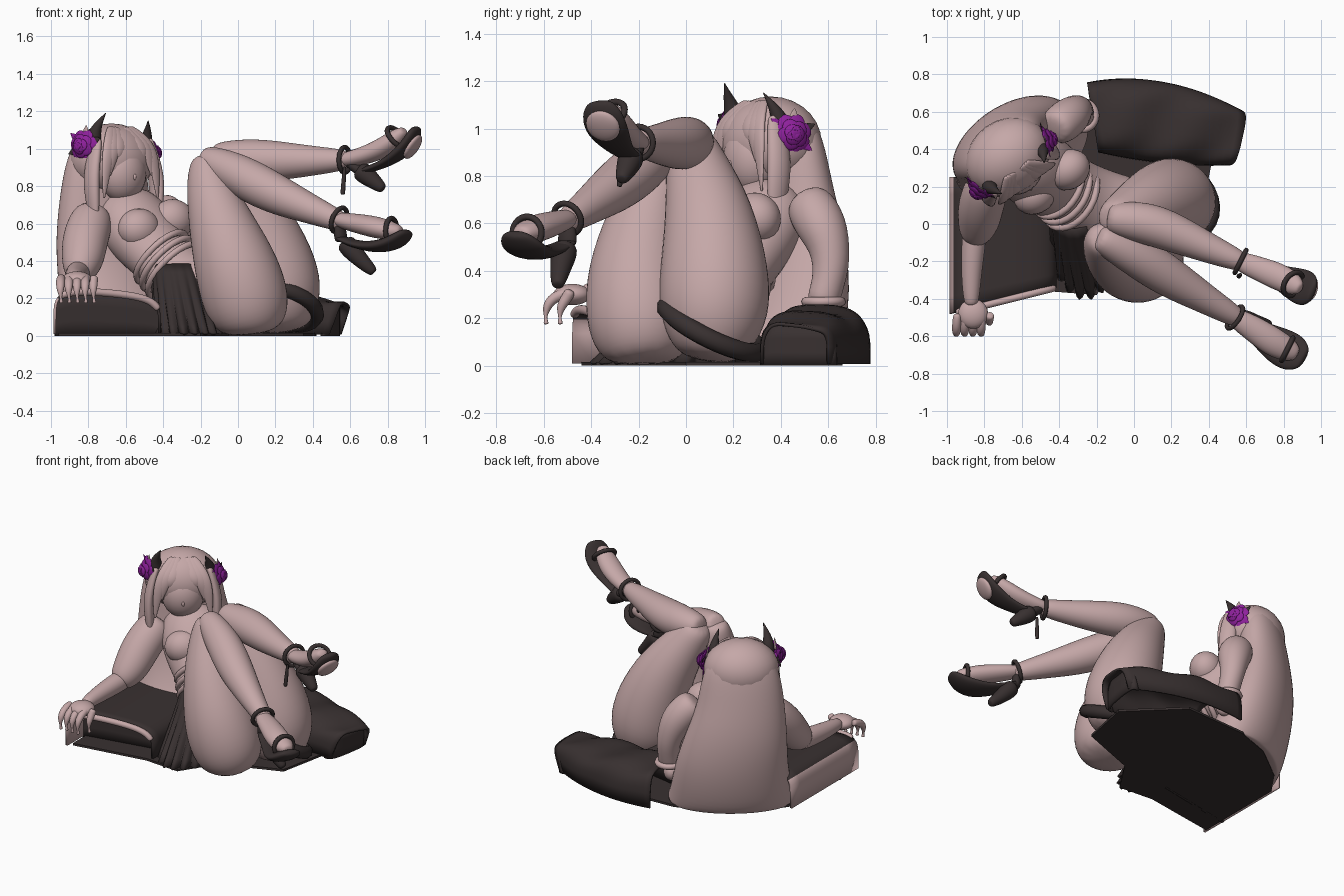
import bpy, bmesh, math
from mathutils import Vector as V

cube = bpy.data.objects.get("Cube")
if cube:
    bpy.data.objects.remove(cube)


def material(name, rgb):
    m = bpy.data.materials.new(name)
    m.use_nodes = True
    m.diffuse_color = (*rgb, 1)
    bsdf = next(n for n in m.node_tree.nodes if n.type == 'BSDF_PRINCIPLED')
    bsdf.inputs["Base Color"].default_value = (*rgb, 1)
    return m


PINK = material("dusty pink", (0.56, 0.39, 0.39))
DARK = material("charcoal brown", (0.04, 0.03, 0.03))
PURPLE = material("violet", (0.27, 0.015, 0.33))
UP, XAX = V((0, 0, 1)), V((1, 0, 0))


def finish(name, bm, mats, sub=0):
    bmesh.ops.recalc_face_normals(bm, faces=bm.faces)
    me = bpy.data.meshes.new(name)
    bm.to_mesh(me)
    bm.free()
    for m in mats:
        me.materials.append(m)
    ob = bpy.data.objects.new(name, me)
    bpy.context.collection.objects.link(ob)
    for p in me.polygons:
        p.use_smooth = True
    if sub:
        mod = ob.modifiers.new("smooth", 'SUBSURF')
        mod.levels = mod.render_levels = sub
    return ob


def loft(name, pts, mat, ref=UP, ratio=1, cap=True, n=12):
    """Rings along a path of (x, y, z, radius); ref is the width axis, ratio the thickness."""
    st = [(V(p[:3]), p[3]) for p in pts]
    if cap:
        a = (st[0][0] - st[1][0]).normalized()
        b = (st[-1][0] - st[-2][0]).normalized()
        st.insert(0, (st[0][0] + a * st[0][1] * 0.4, st[0][1] * 0.6))
        st.append((st[-1][0] + b * st[-1][1] * 0.4, st[-1][1] * 0.6))
    bm, rings = bmesh.new(), []
    for i, (c, r) in enumerate(st):
        t = (st[min(i + 1, len(st) - 1)][0] - st[max(i - 1, 0)][0]).normalized()
        u = (ref - t * ref.dot(t)).normalized()
        v = t.cross(u)
        ring = []
        for k in range(n):
            q = 2 * math.pi * k / n
            co = c + r * 1.03 * (u * math.cos(q) + v * math.sin(q) * ratio)
            co.z = max(co.z, 0)
            ring.append(bm.verts.new(co))
        rings.append(ring)
    for a, b in zip(rings, rings[1:]):
        for k in range(n):
            bm.faces.new((a[k], a[k - 1], b[k - 1], b[k]))
    bm.faces.new(rings[0])
    bm.faces.new(rings[-1])
    return finish(name, bm, [mat], 2)


def sheet(name, func, nu, nv, mats, rule=None):
    bm = bmesh.new()
    g = [[bm.verts.new(func(i / nu, j / nv)) for j in range(nv + 1)] for i in range(nu + 1)]
    for i in range(nu):
        for j in range(nv):
            f = bm.faces.new((g[i][j], g[i + 1][j], g[i + 1][j + 1], g[i][j + 1]))
            if rule:
                f.material_index = rule(f.calc_center_median())
    ob = finish(name, bm, mats)
    mod = ob.modifiers.new("cloth", 'SOLIDIFY')
    mod.thickness, mod.offset = 0.015, 0
    return ob


# Head frame: SIDE runs to the figure's left, FACE points where it looks
SIDE, FACE = V((0.81, 0.585, 0)), V((0.585, -0.81, 0))
HEAD = V((-0.67, 0.35, 0.94))


def at(a, b, c):
    return HEAD + SIDE * a + FACE * b + UP * c


def ball(name, loc, size, mat, ax=SIDE, ay=FACE, az=UP):
    bm = bmesh.new()
    bmesh.ops.create_uvsphere(bm, u_segments=24, v_segments=14, radius=1)
    for v in bm.verts:
        x, y, z = v.co
        v.co = V(loc) + ax * x * size[0] + ay * y * size[1] + az * z * size[2]
    return finish(name, bm, [mat])


def band(name, loc, axis, major, minor, mat):
    bpy.ops.mesh.primitive_torus_add(location=loc, major_radius=major, minor_radius=minor,
                                     major_segments=28, minor_segments=8,
                                     rotation=V(axis).to_track_quat('Z', 'Y').to_euler())
    ob = bpy.context.object
    ob.name = name
    ob.data.materials.append(mat)
    bpy.ops.object.shade_smooth()
    return ob


# Head, face and hair
ball("hair_cap", at(0, -0.01, 0), (0.24, 0.2, 0.195), PINK)
ball("face", at(0, 0.09, -0.07), (0.135, 0.115, 0.155), PINK)
ball("nose", at(0, 0.198, -0.09), (0.01, 0.012, 0.018), PINK)
loft("neck", [(*at(0, 0.02, -0.15), 0.07), (*at(0.02, 0.05, -0.3), 0.08)], PINK)
loft("back_hair", [(*at(0, -0.06, 0.15), 0.15), (*at(0, -0.06, 0.02), 0.24), (*at(0, -0.08, -0.2), 0.27),
                   (*at(0.02, -0.09, -0.4), 0.31), (*at(0.06, -0.06, -0.62), 0.35), (*at(0.06, 0.01, -0.83), 0.38),
                   (*at(0.06, 0.05, -0.9), 0.4), (*at(0.06, 0.06, -0.93), 0.4)],
     PINK, SIDE, 0.58, cap=False, n=16)
for s, label in ((-1, "right"), (1, "left")):
    low = 0.04 if s > 0 else 0
    # Parted fringe, swept off the face on the right
    for k, (w, drop) in enumerate(((0.08, -0.03), (0.125, 0.05), (0.16, 0.17))):
        loft(f"{label}_fringe_{k}", [(*at(s * w * 0.4, 0.08, 0.165), 0.03), (*at(s * w * 0.75, 0.15, 0.09), 0.045),
                                     (*at(s * w, 0.168, 0.03 - drop * 0.3), 0.035),
                                     (*at(s * w * 1.1, 0.165, -0.03 - drop), 0.008)], PINK, SIDE, 0.45)
    loft(f"{label}_side_lock", [(*at(s * 0.17, 0.09, 0.1), 0.04), (*at(s * 0.22, 0.1, -0.08), 0.06),
                                (*at(s * 0.21, 0.11, -0.24), 0.05), (*at(s * 0.2, 0.12, -0.4), 0.015)],
         PINK, FACE, 0.6)
    # Horn, rose and leaves
    loft(f"{label}_horn", [(*at(s * 0.17, 0.06, 0.09 - low), 0.045), (*at(s * 0.17, 0.07, 0.15 - low), 0.035),
                           (*at(s * 0.16, 0.1, 0.2 - low), 0.018), (*at(s * 0.14, 0.13, 0.25 - low), 0.002)], DARK, FACE)
    out = (SIDE * s + FACE * 0.35).normalized()
    tan = UP.cross(out)
    rose = at(s * 0.22, 0.04, 0.075 - low)
    for ring, count in ((0.058, 7), (0.035, 5), (0.014, 3)):
        for k in range(count):
            q = 2 * math.pi * k / count + ring * 20
            rad = tan * math.cos(q) + UP * math.sin(q)
            lean = (out + rad * 0.4).normalized()
            ball(f"{label}_petal", rose + rad * ring + out * (0.06 - ring),
                 (0.034, 0.009, 0.034), PURPLE, out.cross(rad), lean, lean.cross(out.cross(rad)))
    for k in range(6):
        q = math.pi * k / 3 + 0.4
        rad = tan * math.cos(q) + UP * math.sin(q)
        b = rose - out * 0.005
        loft(f"{label}_leaf", [(*(b + rad * 0.04), 0.025), (*(b + rad * 0.08), 0.022), (*(b + rad * 0.11), 0.003)],
             (DARK, PINK, PURPLE)[k % 3], out.cross(rad), 0.25, n=8)

# Torso and blouse
loft("torso", [(-0.6, 0.36, 0.68, 0.2), (-0.53, 0.29, 0.56, 0.23), (-0.39, 0.2, 0.4, 0.19),
               (-0.2, 0.1, 0.25, 0.2), (0.05, 0.03, 0.2, 0.2)], PINK, SIDE, 0.8)
ball("right_bust", (-0.53, 0.16, 0.57), (0.12, 0.105, 0.11), PINK)
ball("left_bust", (-0.35, 0.29, 0.62), (0.12, 0.105, 0.11), PINK)
for k in range(3):
    band("waist_frill", V((-0.41 + 0.035 * k, 0.2 - 0.025 * k, 0.42 - 0.035 * k)), (0.6, -0.35, -0.6),
         0.175 + 0.006 * k, 0.018, PINK)

# Arms and hands
loft("right_sleeve", [(-0.78, 0.22, 0.63, 0.12), (-0.82, 0.1, 0.51, 0.125), (-0.83, 0.01, 0.4, 0.115),
                      (-0.85, -0.06, 0.34, 0.085)], PINK)
loft("right_forearm", [(-0.85, -0.02, 0.34, 0.07), (-0.87, -0.24, 0.32, 0.058), (-0.87, -0.42, 0.31, 0.042)], PINK)
loft("left_sleeve", [(-0.41, 0.52, 0.68, 0.11), (-0.32, 0.59, 0.56, 0.11), (-0.29, 0.62, 0.42, 0.09),
                     (-0.28, 0.58, 0.28, 0.08)], PINK)
band("left_cuff", (-0.28, 0.58, 0.27), (0, 0, 1), 0.075, 0.02, PINK)
ball("left_hand", (-0.28, 0.56, 0.2), (0.05, 0.06, 0.06), PINK)
ball("right_palm", (-0.86, -0.48, 0.3), (0.08, 0.08, 0.045), PINK)
for k in range(5):
    x = -0.945 + 0.044 * k
    reach = 0.06 if k == 4 else 0.0
    loft("right_finger", [(x, -0.49, 0.31, 0.025), (x - 0.005, -0.56 + reach, 0.29, 0.026),
                          (x - 0.005, -0.595 + reach, 0.24, 0.022), (x, -0.59 + reach, 0.18, 0.014)], PINK, n=8)

# Legs
loft("right_thigh", [(0.08, -0.18, 0.07, 0.2), (0.04, -0.19, 0.2, 0.24), (-0.02, -0.2, 0.4, 0.225),
                     (-0.11, -0.16, 0.65, 0.165), (-0.16, -0.1, 0.83, 0.12), (-0.17, -0.08, 0.93, 0.09)], PINK, XAX)
loft("right_shin", [(-0.17, -0.08, 0.945, 0.08), (0.0, -0.16, 0.865, 0.115), (0.18, -0.28, 0.765, 0.115),
                    (0.38, -0.4, 0.68, 0.08), (0.55, -0.5, 0.61, 0.058)], PINK)
loft("left_thigh", [(0.24, 0.1, 0.09, 0.18), (0.22, 0.12, 0.22, 0.24), (0.18, 0.12, 0.4, 0.235),
                    (0.08, 0.1, 0.65, 0.19), (-0.06, 0.04, 0.86, 0.13), (-0.11, 0.03, 0.94, 0.1)], PINK, XAX)
loft("left_shin", [(-0.11, 0.03, 0.95, 0.09), (0.05, 0.01, 0.94, 0.115), (0.2, -0.04, 0.935, 0.11),
                   (0.4, -0.13, 0.935, 0.08), (0.57, -0.2, 0.94, 0.058)], PINK)
band("left_garter", (0.21, 0.11, 0.16), (0.25, 0.5, 1), 0.215, 0.042, DARK)


# High-heeled sandals
def sandal(label, foot, sole, heel, shin_dir, across):
    loft(f"{label}_foot", foot, PINK, across, 0.75)
    loft(f"{label}_sole", sole, DARK, across, 0.36)
    loft(f"{label}_heel", heel, DARK, across)
    band(f"{label}_ankle_strap", foot[0][:3], shin_dir, 0.068, 0.013, DARK)
    a, b = V(foot[3][:3]), V(foot[4][:3])
    band(f"{label}_toe_strap", a, b - a, 0.068, 0.014, DARK)
    loft(f"{label}_heel_strap", [(*foot[0][:3], 0.03), (*sole[0][:3], 0.05)], DARK, across, 0.7)


sandal("right", [(0.54, -0.5, 0.62, 0.055), (0.64, -0.56, 0.6, 0.07), (0.74, -0.63, 0.58, 0.08),
                 (0.82, -0.67, 0.56, 0.068), (0.86, -0.69, 0.56, 0.045)],
       [(0.55, -0.5, 0.52, 0.05), (0.65, -0.57, 0.48, 0.06), (0.77, -0.65, 0.475, 0.105), (0.85, -0.69, 0.505, 0.105),
        (0.89, -0.71, 0.54, 0.08)],
       [(0.58, -0.51, 0.49, 0.06), (0.65, -0.53, 0.41, 0.045), (0.72, -0.54, 0.345, 0.03)],
       (0.3, -0.2, -0.13), V((0.55, 0.83, 0)))
sandal("left", [(0.57, -0.2, 0.94, 0.055), (0.67, -0.24, 0.96, 0.065), (0.77, -0.28, 1.0, 0.075),
                (0.85, -0.32, 1.06, 0.065), (0.88, -0.34, 1.09, 0.04)],
       [(0.66, -0.23, 0.88, 0.05), (0.77, -0.28, 0.91, 0.06), (0.88, -0.33, 0.98, 0.1), (0.93, -0.35, 1.05, 0.095),
        (0.945, -0.36, 1.09, 0.075)],
       [(0.66, -0.23, 0.88, 0.06), (0.72, -0.25, 0.83, 0.045), (0.77, -0.27, 0.79, 0.03)],
       (0.3, -0.15, 0), V((0.35, 0.93, 0)))
ball("left_sole_patch", (0.935, -0.35, 1.01), (0.075, 0.075, 0.025), PINK,
     V((0.35, 0.93, 0)), V((0.5, -0.2, 0.84)), V((0.78, -0.3, -0.54)))
loft("ankle_tassel", [(0.57, -0.27, 0.9, 0.01), (0.56, -0.28, 0.76, 0.015)], DARK, XAX, n=8)


# Skirt and coat cloth
def arch(q, power=0.45):
    c, s = math.cos(q), max(math.sin(q), 0)
    return math.copysign(abs(c) ** 0.7, c), s ** power


def skirt_back(u, v):
    c, s = arch(math.pi * v)
    mid, half = 0.57 - 0.11 * u * u, 0.18 + 0.2 * u * (1 - u) - 0.04 * u
    ripple = 0.012 * math.sin(u * 14 + v * 9)
    return V((-0.22 + 0.74 * u + 0.03 * c * (2 * u - 1) + 0.06 * u * s, mid + half * c,
              0.008 + s * (0.235 - 0.07 * u * u + ripple)))


def skirt_front(u, v):
    q = 2 * math.pi * v
    r = 1 + 0.09 * u * math.cos(18 * q)
    return V((-0.33 + 0.07 * u + (0.13 + 0.04 * u) * r * math.cos(q),
              0.1 - 0.2 * u + (0.13 + 0.15 * u) * r * math.sin(q), 0.38 - 0.37 * u))


def coat(u, v):
    c, s = arch(math.pi * v, 0.3)
    return V((-0.7 - 0.28 * c, 0.25 - u * (0.66 + 0.07 * c), 0.01 + s * (0.22 + 0.025 * c)))


def wall(func, along):
    """Upright cloth closing an arch part way along its length."""
    def f(u, v):
        p = func(along, v)
        p.z *= u
        return p
    return f


sheet("skirt_back", skirt_back, 20, 24, [DARK])
sheet("skirt_end", wall(skirt_back, 0.93), 3, 24, [DARK])
sheet("skirt_front", skirt_front, 8, 108, [DARK])
sheet("coat_panel", coat, 8, 28, [DARK, PINK], lambda p: int(p.x < -0.955 and p.z < 0.22))
sheet("coat_lining", wall(coat, 0.75), 3, 28, [DARK])
loft("coat_trim", [(*coat(1, k / 10), 0.02) for k in range(2, 10)], PINK, V((0, 1, 0)))

bm = bmesh.new()
outline = [(-0.96, -0.44), (-0.45, -0.36), (-0.2, -0.38), (-0.05, -0.15), (0.35, 0.0), (0.42, 0.35),
           (0.1, 0.66), (-0.35, 0.64), (-0.6, 0.55), (-0.85, 0.36), (-0.96, 0.2)]
base = bm.faces.new([bm.verts.new((x, y, 0)) for x, y in outline])
for v in bmesh.ops.extrude_face_region(bm, geom=[base])["geom"]:
    if isinstance(v, bmesh.types.BMVert):
        v.co.z = 0.015
floor = finish("skirt_underside", bm, [DARK])
for p in floor.data.polygons:
    p.use_smooth = False
